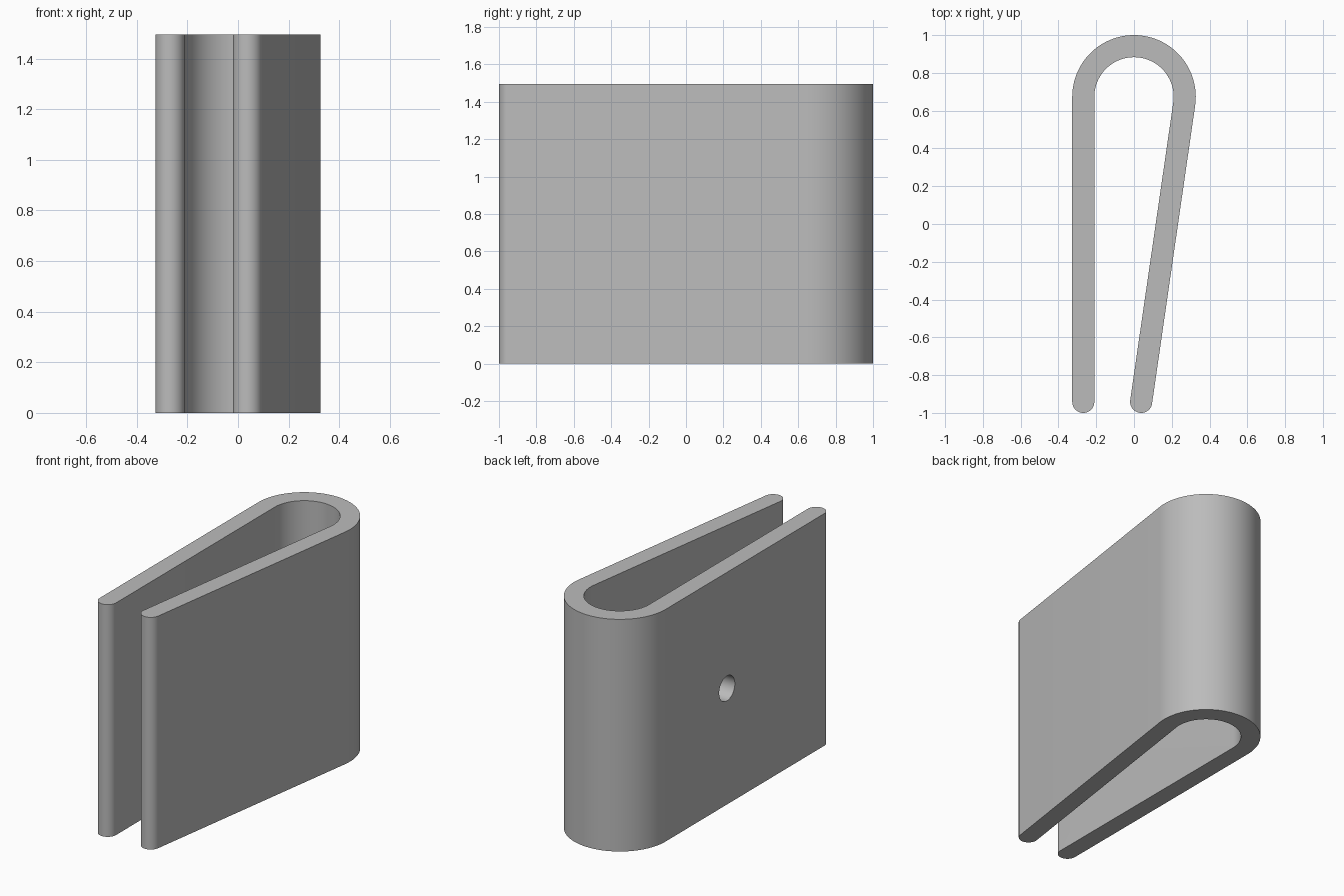
import bpy, bmesh
from math import sin, cos, pi, radians
from mathutils import Vector

cube = bpy.data.objects.get("Cube")
if cube:
    bpy.data.objects.remove(cube, do_unlink=True)

HEIGHT = 1.495
HALF = 0.0585                     # half the strip thickness
BEND = 0.2685                     # centreline radius of the bend
CENTRE = Vector((0, 0.673))
TILT = radians(8.23)              # lean of the slanted arm
END_Y = -1 + HALF

grey = bpy.data.materials.new("plain grey")
grey.use_nodes = True
colour = (0.5, 0.5, 0.5, 1)
grey.diffuse_color = colour
grey.node_tree.nodes["Principled BSDF"].inputs["Base Color"].default_value = colour


def arc(centre, radius, start, end, steps):
    angles = [start + (end - start) * i / steps for i in range(steps + 1)]
    return [centre + radius * Vector((cos(a), sin(a))) for a in angles]


# Outline: outer bend, slanted arm tip, inner bend, straight arm tip
turn = CENTRE + BEND * Vector((cos(TILT), -sin(TILT)))
length = (turn.y - END_Y) / cos(TILT)
slant_tip = turn - length * Vector((sin(TILT), cos(TILT)))
straight_tip = Vector((-BEND, END_Y))
outline = arc(CENTRE, BEND + HALF, pi, -TILT, 64)
outline += arc(slant_tip, HALF, -TILT, -TILT - pi, 24)
outline += arc(CENTRE, BEND - HALF, -TILT, pi, 64)
outline += arc(straight_tip, HALF, 0, -pi, 24)

# Folded clip body
bm = bmesh.new()
base = bm.faces.new([bm.verts.new((p.x, p.y, 0)) for p in outline])
top = bmesh.ops.extrude_face_region(bm, geom=[base])["geom"]
bmesh.ops.translate(bm, vec=(0, 0, HEIGHT),
                    verts=[v for v in top if isinstance(v, bmesh.types.BMVert)])
bmesh.ops.recalc_face_normals(bm, faces=bm.faces)
mesh = bpy.data.meshes.new("clip_body")
bm.to_mesh(mesh)
bm.free()
mesh.materials.append(grey)
body = bpy.data.objects.new("clip_body", mesh)
bpy.context.collection.objects.link(body)

# Screw hole through the straight arm only
bpy.ops.mesh.primitive_cylinder_add(vertices=48, radius=0.08, depth=4 * HALF,
                                    location=(-BEND, 0.05, HEIGHT / 2),
                                    rotation=(0, pi / 2, 0))
cutter = bpy.context.object
cutter.name = "hole_cutter"
cutter.data.materials.append(grey)
hole = body.modifiers.new("screw hole", 'BOOLEAN')
hole.object = cutter
hole.operation = 'DIFFERENCE'
hole.solver = 'EXACT'

# Bake the hole, then drop the cutter
bpy.ops.object.select_all(action='DESELECT')
body.select_set(True)
bpy.context.view_layer.objects.active = body
bpy.ops.object.modifier_apply(modifier=hole.name)
bpy.data.objects.remove(cutter, do_unlink=True)
bpy.ops.object.shade_smooth_by_angle(angle=radians(30))
